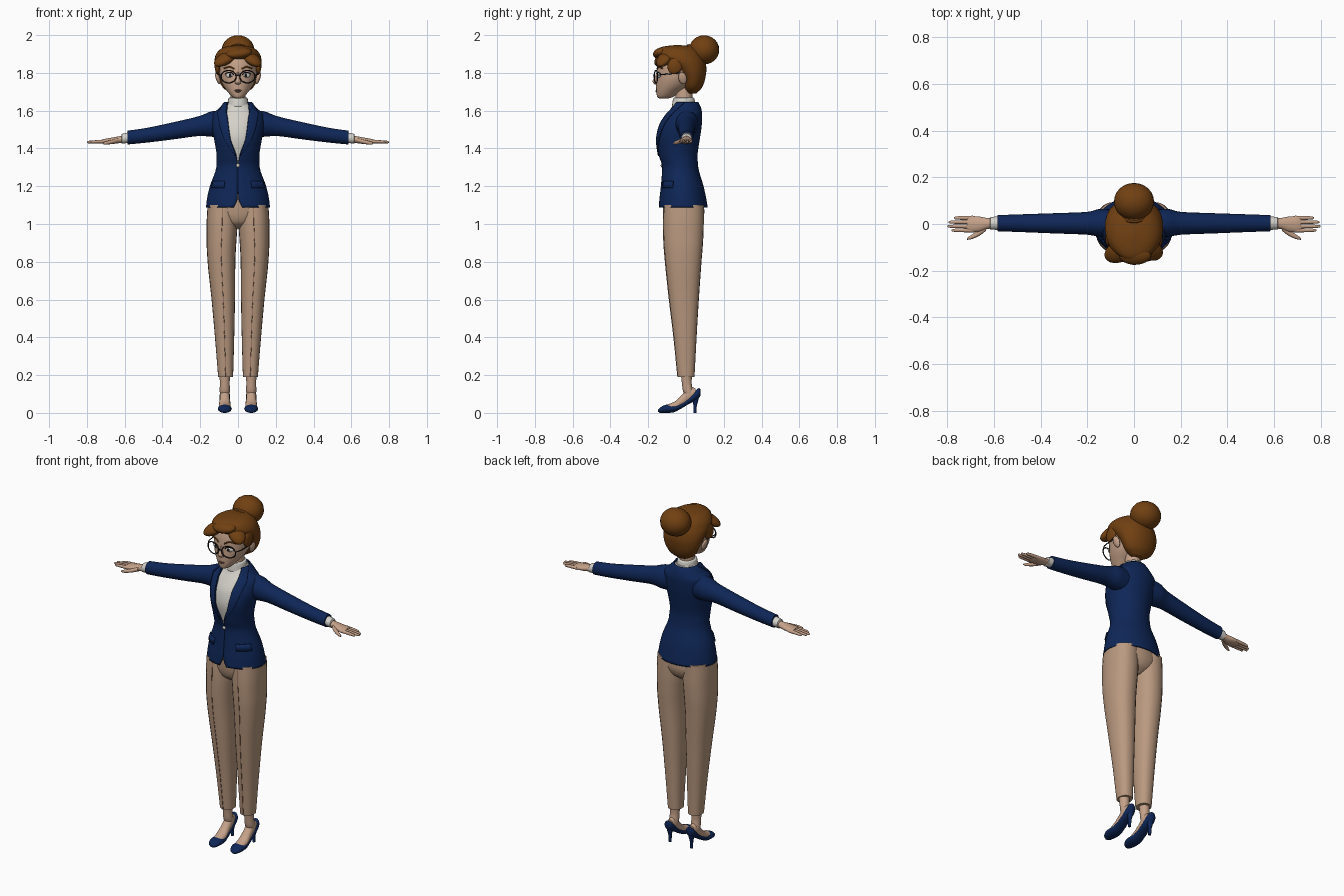
import bpy, bmesh, math
from mathutils import Vector

def mat(name, r, g, b):
    m = bpy.data.materials.new(name)
    m.diffuse_color = (r, g, b, 1)
    return m

NAVY = mat("navy", .0044, .0194, .095)
TAN = mat("tan", .49, .32, .215)
SKIN = mat("skin", .56, .36, .25)
HAIR = mat("auburn", .165, .052, .006)
WHITE = mat("off_white", .66, .64, .59)
DARK = mat("dark", .012, .010, .010)
LIP = mat("lip_brown", .22, .10, .07)
TAU = 2 * math.pi

def finish(ob, material, angle=40):
    ob.data.materials.clear()
    ob.data.materials.append(material)
    bpy.context.view_layer.objects.active = ob
    bpy.ops.object.select_all(action='DESELECT')
    ob.select_set(True)
    bpy.ops.object.shade_smooth_by_angle(angle=math.radians(angle))
    return ob

def smooth_keys(keys, sub):
    """Monotone interpolation between cross-section keys."""
    n = len(keys)
    def tangent(i, c):
        d = [keys[j + 1][c] - keys[j][c] for j in (i - 1, i) if 0 <= j < n - 1]
        if len(d) == 1:
            return d[0]
        return 2 * d[0] * d[1] / (d[0] + d[1]) if d[0] * d[1] > 0 else 0
    out = []
    for i in range(n - 1):
        for s in range(sub):
            u = s / sub
            h = (2*u**3 - 3*u*u + 1, u**3 - 2*u*u + u, 3*u*u - 2*u**3, u**3 - u*u)
            out.append([h[0]*keys[i][c] + h[1]*tangent(i, c) + h[2]*keys[i+1][c]
                        + h[3]*tangent(i+1, c) for c in range(len(keys[0]))])
    return out + [list(keys[-1])]

def loft(name, keys, material, axis='z', seg=24, sub=4, power=1.0, pair=False, thick=0):
    """Keys: (position, a0, a1, b0, b1[, start angle, end angle]) along an axis."""
    bm = bmesh.new()
    is_open = len(keys[0]) > 5
    cols = seg + 1 if is_open else seg
    for side in ((1, -1) if pair else (1,)):
        rows = []
        for k in smooth_keys(keys, sub):
            t, a0, a1, b0, b1 = k[:5]
            s, e = k[5:7] if is_open else (0, TAU)
            row = []
            for j in range(cols):
                th = s + (e - s) * j / seg
                sn, cs = math.sin(th), math.cos(th)
                a = (a0 + a1) / 2 + (a1 - a0) / 2 * math.copysign(abs(sn) ** power, sn)
                b = (b0 + b1) / 2 - (b1 - b0) / 2 * math.copysign(abs(cs) ** power, cs)
                p = {'z': (a, b, t), 'x': (t, a, b), 'y': (a, t, b)}[axis]
                row.append(bm.verts.new((p[0] * side, p[1], p[2])))
            rows.append(row)
        for r0, r1 in zip(rows, rows[1:]):
            for j in range(seg):
                k = (j + 1) % cols
                bm.faces.new((r0[j], r0[k], r1[k], r1[j]))
        if not is_open:
            bm.faces.new(rows[0])
            bm.faces.new(rows[-1])
    bmesh.ops.recalc_face_normals(bm, faces=bm.faces)
    me = bpy.data.meshes.new(name)
    bm.to_mesh(me)
    bm.free()
    ob = bpy.data.objects.new(name, me)
    bpy.context.collection.objects.link(ob)
    if thick:
        m = ob.modifiers.new("thickness", 'SOLIDIFY')
        m.thickness, m.offset = thick, 0
    return finish(ob, material)

def sym(z, rx, yf, yb, *rest):
    return (z, -rx, rx, yf, yb) + rest

def ball(name, loc, radii, material, rot=(0, 0, 0), seg=24):
    bpy.ops.mesh.primitive_uv_sphere_add(segments=seg, ring_count=seg // 2, location=loc, rotation=rot)
    ob = bpy.context.object
    ob.name, ob.scale = name, radii
    return finish(ob, material, 80)

def tube(name, pts, r, material):
    cu = bpy.data.curves.new(name, 'CURVE')
    cu.dimensions, cu.bevel_depth, cu.bevel_resolution = '3D', r, 1
    sp = cu.splines.new('POLY')
    sp.points.add(len(pts) - 1)
    for p, q in zip(sp.points, pts):
        p.co = (*q, 1)
    cu.materials.append(material)
    ob = bpy.data.objects.new(name, cu)
    bpy.context.collection.objects.link(ob)

# Jacket: height, half width, front, back, half width of the front opening
COAT = [(1.088, .167, -.142, .112, .022), (1.14, .160, -.137, .103, .002),
        (1.20, .146, -.130, .090, .001), (1.30, .112, -.123, .062, .001),
        (1.36, .110, -.140, .058, .008), (1.45, .124, -.156, .070, .040),
        (1.52, .136, -.143, .080, .050), (1.575, .134, -.112, .083, .057),
        (1.61, .098, -.088, .078, .058), (1.645, .064, -.070, .062, .052)]
gap = lambda rx, gx: math.asin(min(gx / rx, 1))
loft("jacket", [sym(z, r, f, b, gap(r, g), TAU - gap(r, g)) for z, r, f, b, g in COAT],
     NAVY, seg=48, thick=.006)
# Lapels follow the opening and widen toward the chest
LAPEL = (.004, .030, .042, .046, .030, .020)
loft("lapels", [sym(z, r + .006, f - .006, b, gap(r, g), gap(r, g + w))
                for (z, r, f, b, g), w in zip(COAT[4:], LAPEL)],
     NAVY, seg=6, pair=True, thick=.006)
loft("pocket_flaps", [sym(1.19, .154, -.137, .09, .5, 1.15), sym(1.228, .143, -.132, .085, .5, 1.15)],
     NAVY, seg=8, sub=1, pair=True, thick=.006)
ball("jacket_button", (0, -.129, 1.31), (.010, .005, .010), WHITE, seg=12)
loft("sleeves", [(.07, -.05, .06, 1.46, 1.605), (.14, -.055, .065, 1.462, 1.596),
                 (.20, -.046, .052, 1.466, 1.573), (.35, -.040, .046, 1.447, 1.537),
                 (.50, -.034, .041, 1.429, 1.506), (.585, -.031, .038, 1.421, 1.494)],
     NAVY, 'x', pair=True)

# Shirt and rolled collar
loft("shirt", [sym(z, r - .010, f + .008, b - .01) for z, r, f, b, g in COAT[3:]], WHITE, seg=32)
loft("shirt_collar", [sym(1.59, .058, -.078, .045), sym(1.618, .054, -.070, .048),
                      sym(1.622, .058, -.074, .050), sym(1.655, .053, -.070, .046),
                      sym(1.668, .049, -.066, .042), sym(1.670, .040, -.055, .034)], WHITE, sub=3)
loft("shirt_cuffs", [(.575, -.025, .032, 1.43, 1.485), (.615, -.024, .030, 1.425, 1.477),
                     (.618, -.018, .024, 1.43, 1.47)], WHITE, 'x', sub=2, pair=True)

# Hands
loft("palms", [(.60, -.018, .024, 1.432, 1.468), (.63, -.022, .026, 1.428, 1.464),
               (.665, -.034, .032, 1.424, 1.458), (.70, -.036, .034, 1.424, 1.452),
               (.715, -.032, .030, 1.428, 1.448)], SKIN, 'x', pair=True)
for i, (y, tip) in enumerate([(.026, .772), (.008, .795), (-.010, .80), (-.027, .782)]):
    loft(f"finger_{i + 1}", [(.69, y - .010, y + .010, 1.428, 1.448),
                             (.75, y - .008, y + .008, 1.427, 1.444),
                             (tip - .006, y - .006, y + .006, 1.427, 1.440),
                             (tip, y - .002, y + .002, 1.431, 1.436)], SKIN, 'x', 10, 2, pair=True)
loft("thumbs", [(.635, -.030, -.005, 1.430, 1.455), (.665, -.052, -.026, 1.424, 1.446),
                (.70, -.066, -.049, 1.420, 1.438), (.716, -.068, -.060, 1.423, 1.431)],
     SKIN, 'x', 12, 3, pair=True)

# Trousers
loft("trouser_hips", [sym(.975, .05, -.06, .04), sym(1.01, .115, -.105, .082),
                      sym(1.06, .156, -.120, .097), sym(1.12, .153, -.124, .094),
                      sym(1.20, .130, -.114, .078)], TAN, seg=32)
LEG = [(1.10, .004, .161, -.118, .094), (1.0, .003, .166, -.121, .094),
       (.90, .009, .166, -.118, .090), (.80, .014, .161, -.110, .082),
       (.60, .016, .140, -.089, .068), (.40, .020, .122, -.065, .056),
       (.19, .026, .105, -.044, .045)]
loft("trouser_legs", LEG, TAN, power=.88, pair=True)
for s in (1, -1):
    tube("trouser_crease", [(s * (a + b) / 2, f - .0005, z) for z, a, b, f, _ in smooth_keys(LEG, 4)],
         .0014, LIP)

# Feet and heeled shoes
X = .070
def along_foot(keys):
    return [(y, X - w, X + w, lo, hi) for y, w, lo, hi in keys]
loft("ankles", [(z, X - r, X + r, y - r, y + r) for z, r, y in
                [(.21, .030, .002), (.16, .026, .004), (.12, .027, .010), (.085, .024, .022)]],
     SKIN, pair=True)
loft("feet", along_foot([(-.105, .026, .010, .042), (-.06, .031, .012, .060),
                         (-.02, .027, .030, .098), (.02, .025, .050, .140),
                         (.05, .020, .075, .130)]), SKIN, 'y', pair=True)
loft("shoes", along_foot([(-.147, .008, .005, .018), (-.135, .025, 0, .030), (-.10, .037, 0, .044),
                          (-.07, .036, .002, .043), (-.03, .031, .020, .050), (.01, .029, .044, .076),
                          (.045, .028, .062, .114), (.068, .022, .078, .131),
                          (.076, .010, .090, .125)]), NAVY, 'y', pair=True)
loft("shoe_heels", [(z, X - r, X + r, y - r, y + r) for z, r, y in
                    [(0, .008, .047), (.035, .009, .048), (.065, .015, .050), (.09, .020, .050)]],
     NAVY, seg=12, pair=True)

# Neck, head, ears and nose
loft("neck", [sym(1.64, .040, -.055, .032), sym(1.72, .038, -.055, .035)], SKIN)
loft("head", [sym(1.664, .014, -.140, -.095), sym(1.672, .030, -.152, -.070),
              sym(1.70, .055, -.157, -.030), sym(1.74, .082, -.158, .030),
              sym(1.78, .097, -.156, .060), sym(1.84, .104, -.152, .080),
              sym(1.90, .085, -.130, .070), sym(1.925, .03, -.07, .03)], SKIN, seg=32)
loft("nose", [sym(1.738, .006, -.163, -.140), sym(1.746, .017, -.173, -.140),
              sym(1.756, .015, -.177, -.140), sym(1.785, .009, -.162, -.135),
              sym(1.81, .006, -.154, -.135)], SKIN, seg=12, sub=3)
ball("upper_lip", (0, -.155, 1.708), (.020, .006, .004), LIP, seg=12)
ball("lower_lip", (0, -.155, 1.701), (.016, .006, .004), LIP, seg=12)
for s in (1, -1):
    ball("ear", (s * .107, -.018, 1.772), (.011, .022, .034), SKIN, (math.radians(12), s * .3, 0), 16)
    ball("eye", (s * .044, -.141, 1.788), (.022, .009, .014), WHITE, (0, 0, s * .3), 16)
    ball("pupil", (s * .042, -.149, 1.787), (.008, .003, .010), DARK, (0, 0, s * .3), 12)
    tube("eyelid", [(s * x, y, z) for x, y, z in
                    [(.022, -.152, 1.790), (.034, -.153, 1.802), (.052, -.147, 1.803),
                     (.068, -.134, 1.794)]], .0025, DARK)
    tube("eyebrow", [(s * x, y, z) for x, y, z in
                     [(.018, -.154, 1.820), (.045, -.146, 1.834), (.074, -.124, 1.824)]], .004, HAIR)
    # Round glasses
    bpy.ops.mesh.primitive_torus_add(location=(s * .050, -.159, 1.78), rotation=(math.pi / 2, 0, s * .22),
                                     major_radius=.037, minor_radius=.0032,
                                     major_segments=28, minor_segments=8)
    bpy.context.object.name = "glasses_rim"
    bpy.context.object.scale = (1.1, .9, 1)
    finish(bpy.context.object, DARK)
    tube("glasses_temple", [(s * .090, -.150, 1.788), (s * .106, -.120, 1.792),
                            (s * .114, -.020, 1.800)], .003, DARK)
tube("glasses_bridge", [(-.011, -.168, 1.784), (0, -.172, 1.789), (.011, -.168, 1.784)], .003, DARK)

# Hair: swept-back cap, fringe locks and bun
loft("hair_cap", [sym(1.692, .035, .005, .055), sym(1.72, .078, -.012, .083),
                  sym(1.77, .105, -.028, .102), sym(1.82, .119, -.068, .108),
                  sym(1.86, .125, -.125, .103), sym(1.89, .120, -.158, .092),
                  sym(1.92, .100, -.155, .072), sym(1.940, .062, -.118, .036),
                  sym(1.947, .010, -.06, -.03)], HAIR, seg=36)
ball("fringe_lock_left", (-.062, -.118, 1.878), (.076, .046, .030), HAIR, (.2, -.52, .45))
ball("fringe_lock_right", (.070, -.112, 1.876), (.066, .044, .028), HAIR, (.2, .62, -.52))
ball("fringe_quiff", (.004, -.132, 1.905), (.070, .044, .028), HAIR, (.25, -.12, 0))
for s in (1, -1):
    ball("side_lock", (s * .108, -.058, 1.838), (.016, .040, .046), HAIR, (-.35, 0, 0), 16)
bun = ball("hair_bun", (0, .096, 1.922), (.086, .080, .077), HAIR)
bpy.ops.mesh.primitive_torus_add(location=(0, .050, 1.895), rotation=(-.9, 0, 0), major_radius=.056,
                                 minor_radius=.014, major_segments=28, minor_segments=8)
bpy.context.object.name = "bun_band"
finish(bpy.context.object, HAIR)
